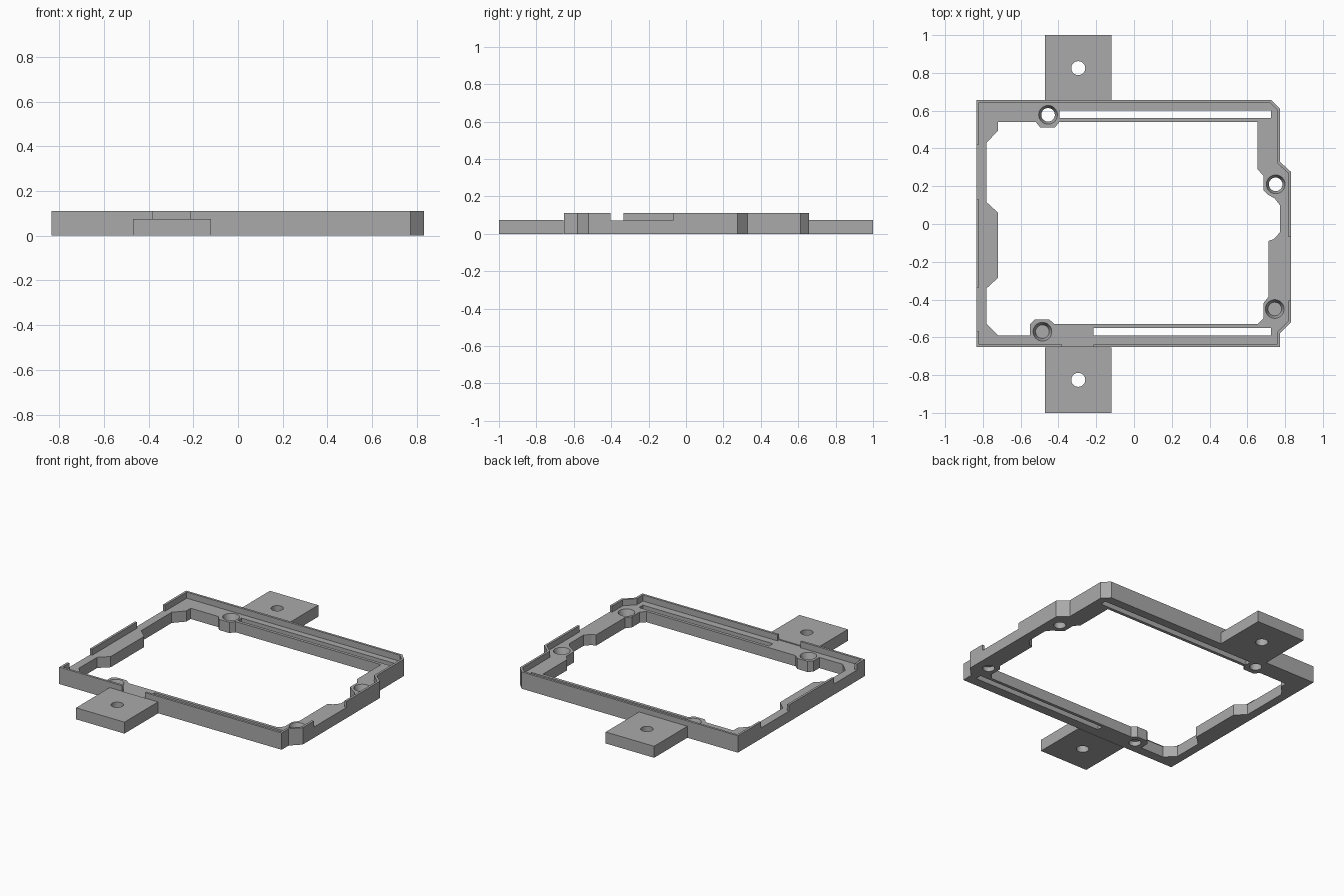
import bpy, bmesh, math
from mathutils import Vector

if "Cube" in bpy.data.objects:
    bpy.data.objects.remove(bpy.data.objects["Cube"])

TOP, FLOOR, TAB_TOP, WALL = .11, .07, .075, .015

grey = bpy.data.materials.new("plain grey")
grey.use_nodes = True
grey.diffuse_color = (.4, .4, .4, 1)
grey.node_tree.nodes["Principled BSDF"].inputs["Base Color"].default_value = grey.diffuse_color


def rect(x0, x1, y0, y1):
    return [(x0, y0), (x1, y0), (x1, y1), (x0, y1)]


def circle(centre, radius, sides=32):
    angles = [math.tau * i / sides for i in range(sides)]
    return [(centre[0] + radius * math.cos(a), centre[1] + radius * math.sin(a)) for a in angles]


def inset(points, distance):
    """Move a clockwise outline inwards with mitred corners."""
    result = []
    for i, point in enumerate(points):
        p = Vector(point)
        before = (p - Vector(points[i - 1])).normalized()
        after = (Vector(points[(i + 1) % len(points)]) - p).normalized()
        n1, n2 = Vector((before.y, -before.x)), Vector((after.y, -after.x))
        result.append(tuple(p + (n1 + n2) * distance / (1 + n1.dot(n2))))
    return result


def finish(name, bm):
    bmesh.ops.recalc_face_normals(bm, faces=bm.faces)
    mesh = bpy.data.meshes.new(name)
    bm.to_mesh(mesh)
    bm.free()
    mesh.materials.append(grey)
    obj = bpy.data.objects.new(name, mesh)
    bpy.context.collection.objects.link(obj)
    return obj


def plate(name, loops, z0, z1):
    """Extrude an outline; any further loops become holes."""
    bm = bmesh.new()
    for loop in loops:
        verts = [bm.verts.new((x, y, z0)) for x, y in loop]
        for i, v in enumerate(verts):
            bm.edges.new((verts[i - 1], v))
    bmesh.ops.triangle_fill(bm, edges=bm.edges[:], use_beauty=True, normal=(0, 0, 1))
    out = bmesh.ops.extrude_face_region(bm, geom=bm.faces[:], use_keep_orig=True)
    bmesh.ops.translate(bm, vec=(0, 0, z1 - z0),
                        verts=[g for g in out["geom"] if isinstance(g, bmesh.types.BMVert)])
    return finish(name, bm)


def cone(name, centre, r0, r1, z0, z1):
    bm = bmesh.new()
    bmesh.ops.create_cone(bm, cap_ends=True, segments=32, radius1=r0, radius2=r1, depth=z1 - z0)
    bmesh.ops.translate(bm, vec=(*centre, (z0 + z1) / 2), verts=bm.verts)
    return finish(name, bm)


# Outer edge of the frame, clockwise
outer = [(-.835, -.652), (-.835, .657), (.727, .657), (.772, .612), (.772, .33),
         (.832, .275), (.832, -.52), (.772, -.58), (.772, -.652)]

# Opening: left edge, front edge with boss, right edge with bosses, back edge with boss
opening = [(-.72, .54), (-.72, .495), (-.78, .43), (-.78, .115), (-.72, .06), (-.72, -.285),
           (-.78, -.34), (-.78, -.53), (-.72, -.59),
           (-.55, -.59), (-.55, -.53), (-.525, -.505), (-.45, -.505), (-.42, -.53), (.655, -.53),
           (.685, -.5), (.685, -.42), (.712, -.385), (.712, -.09), (.74, -.08), (.772, -.045),
           (.772, .1), (.745, .135), (.71, .155), (.685, .18), (.685, .255), (.655, .29),
           (.655, .54), (-.395, .54), (-.42, .51), (-.495, .51), (-.52, .54)]

slots = [rect(-.395, .725, .56, .6), rect(-.215, .725, -.59, -.55)]
screws = [(-.455, .578), (.75, .21), (.745, -.45), (-.485, -.57)]

frame = plate("frame", [outer, opening] + slots + [circle(c, .036) for c in screws], 0, TOP)

# Cutters: recess above the floor, notches in the rim, countersinks
cutters = [plate("recess_cutter", [inset(outer, WALL)], FLOOR, TOP + .1)]
notches = [rect(-.9, -.8, .13, .42), rect(-.9, -.8, -.57, -.335),
           rect(.8, .9, -.405, -.07), rect(-.38, -.215, -.7, -.62)]
cutters += [plate("notch_cutter", [n], FLOOR, TOP + .05) for n in notches]
cutters += [cone("countersink_cutter", c, .036, .05, FLOOR - .04, FLOOR + .001) for c in screws]
for cutter in cutters:
    cut = frame.modifiers.new("cut", "BOOLEAN")
    cut.operation, cut.solver, cut.object = "DIFFERENCE", "EXACT", cutter

# Apply the cuts and discard the cutters
mesh = bpy.data.meshes.new_from_object(frame.evaluated_get(bpy.context.evaluated_depsgraph_get()))
frame.modifiers.clear()
frame.data = mesh
for cutter in cutters:
    bpy.data.objects.remove(cutter)

# Mounting tabs with a bolt hole
for name, side in (("back_tab", 1), ("front_tab", -1)):
    y0, y1 = sorted((side * .654, side))
    plate(name, [rect(-.47, -.12, y0, y1), circle((-.295, side * .825), .037)], 0, TAB_TOP)
